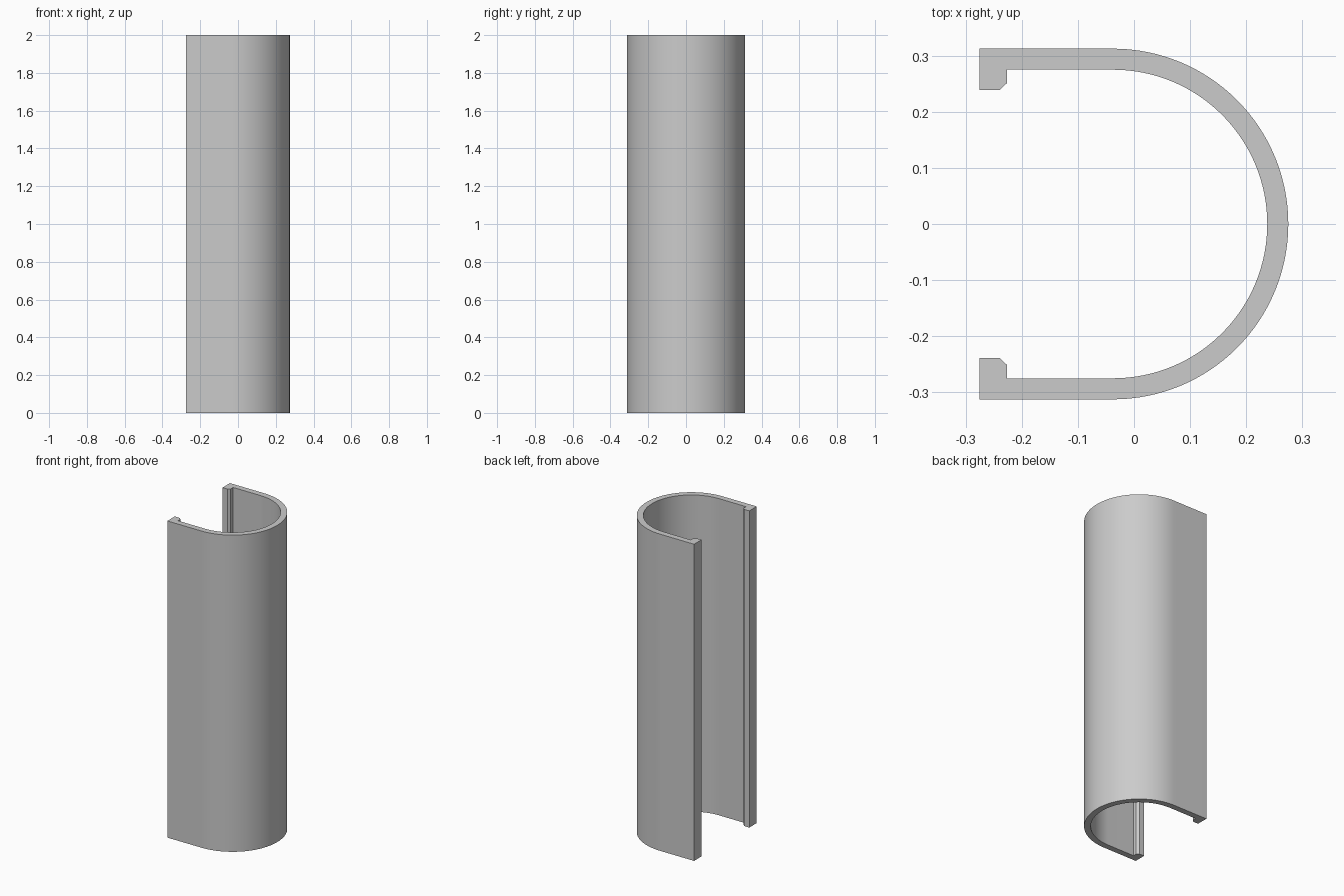
import bpy, bmesh, math

if "Cube" in bpy.data.objects:
    bpy.data.objects.remove(bpy.data.objects["Cube"])

HEIGHT = 2.0
CX = -0.0375           # centre of the rounded side
R_OUT, R_IN = 0.3125, 0.275
BACK = -0.275          # open edge of the channel
SEGMENTS = 64


def arc(radius, start, end):
    """Points of an arc around the rounded side's centre."""
    angles = [start + (end - start) * i / SEGMENTS for i in range(SEGMENTS + 1)]
    return [(CX + radius * math.cos(a), radius * math.sin(a)) for a in angles]


# Hooked lip at the end of the upper arm, from inside to outside
lip = [(-0.2265, R_IN), (-0.2265, 0.251), (-0.24, 0.2385),
       (BACK, 0.2385), (BACK, R_OUT)]
mirrored_lip = [(x, -y) for x, y in reversed(lip)]

# Closed cross-section: outer wall, lower lip, inner wall, upper lip
half = math.pi / 2
profile = arc(R_OUT, half, -half) + mirrored_lip + arc(R_IN, -half, half) + lip

# Extrude the cross-section upwards
bm = bmesh.new()
base = bm.faces.new([bm.verts.new((x, y, 0)) for x, y in profile])
top = bmesh.ops.extrude_face_region(bm, geom=[base], use_keep_orig=True)
bmesh.ops.translate(bm, vec=(0, 0, HEIGHT),
                    verts=[g for g in top["geom"] if isinstance(g, bmesh.types.BMVert)])
bmesh.ops.recalc_face_normals(bm, faces=bm.faces)

mesh = bpy.data.meshes.new("rounded_channel")
bm.to_mesh(mesh)
bm.free()
channel = bpy.data.objects.new("rounded_channel", mesh)
bpy.context.collection.objects.link(channel)

# Smooth curve, sharp corners
bpy.context.view_layer.objects.active = channel
channel.select_set(True)
bpy.ops.object.shade_smooth_by_angle(angle=math.radians(30))
